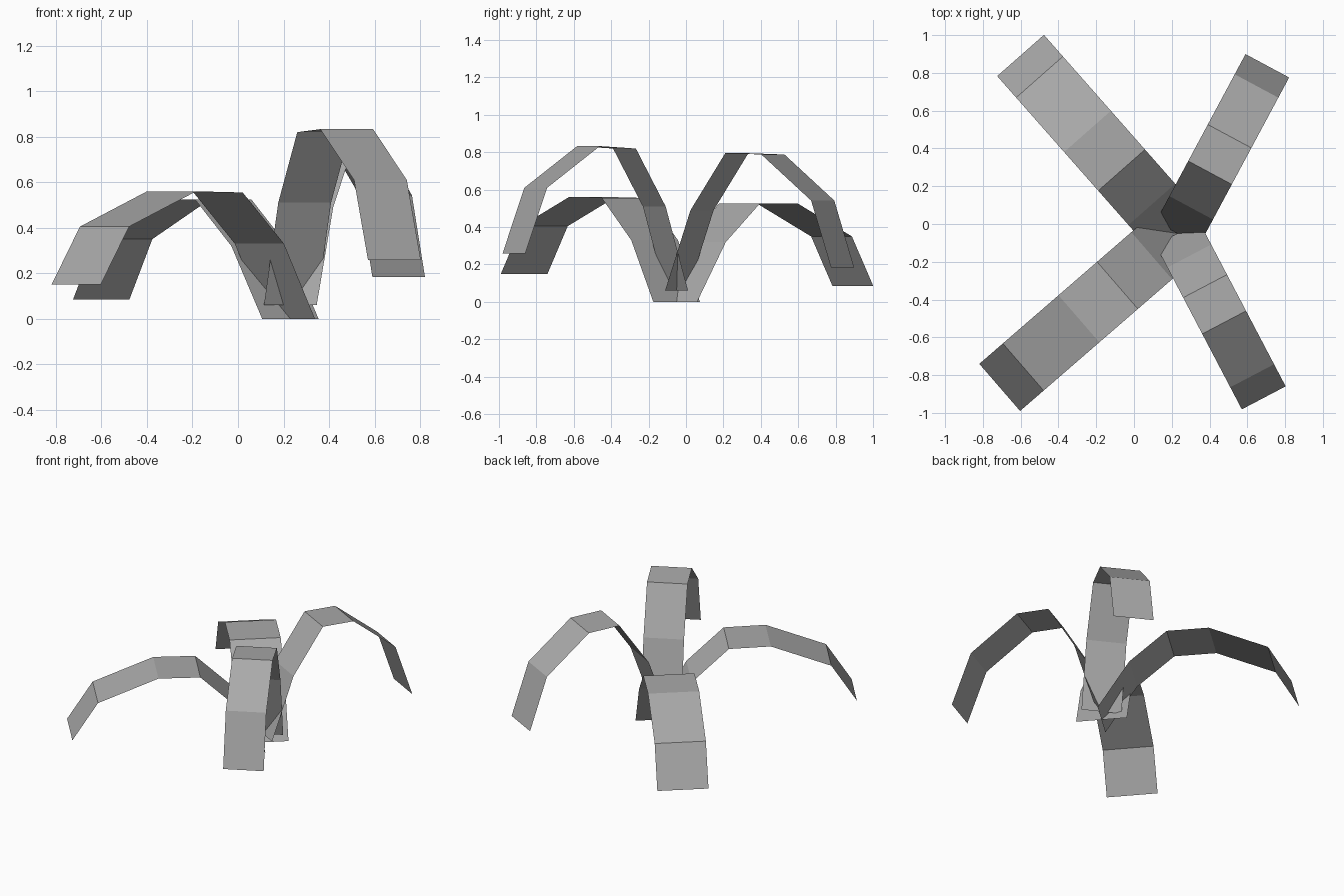
import bpy
import math
from mathutils import Vector

cube = bpy.data.objects.get("Cube")
if cube:
    bpy.data.objects.remove(cube, do_unlink=True)

# Single plain material
grey = bpy.data.materials.new("plain_grey")
grey.use_nodes = True
colour = (0.4, 0.4, 0.4, 1)
grey.diffuse_color = colour
grey.node_tree.nodes["Principled BSDF"].inputs["Base Color"].default_value = colour

ROOT = Vector((0.23, -0.05, 0))


def blade(name, heading, width, profile):
    """Flat arching strip; profile is (distance from root, height)."""
    a = math.radians(heading)
    out = Vector((math.cos(a), math.sin(a), 0))
    side = Vector((-out.y, out.x, 0)) * width / 2
    verts = []
    for reach, height in profile:
        centre = ROOT + out * reach + Vector((0, 0, height))
        verts += [centre - side, centre + side]
    faces = [(i, i + 2, i + 3, i + 1) for i in range(0, len(verts) - 2, 2)]
    mesh = bpy.data.meshes.new(name)
    mesh.from_pydata(verts, [], faces)
    mesh.materials.append(grey)
    obj = bpy.data.objects.new(name, mesh)
    bpy.context.collection.objects.link(obj)
    return obj


# Two low, wide blades on the right
blade("front_right_blade", -139.1, 0.33,
      [(0, 0), (0.18, 0.33), (0.42, 0.555), (0.69, 0.56), (1.08, 0.405), (1.245, 0.15)])
blade("back_right_blade", 131.4, 0.33,
      [(0, 0), (0.205, 0.32), (0.447, 0.525), (0.72, 0.525), (1.104, 0.35), (1.256, 0.085)])

# Two tall, narrow blades on the left
blade("back_left_blade", 61.8, 0.262,
      [(0, 0.06), (0.154, 0.49), (0.365, 0.795), (0.584, 0.788), (0.886, 0.542), (1.007, 0.183)])
blade("front_left_blade", -62.3, 0.262,
      [(0, 0.06), (0.135, 0.51), (0.315, 0.82), (0.532, 0.833), (0.851, 0.61), (0.983, 0.258)])
